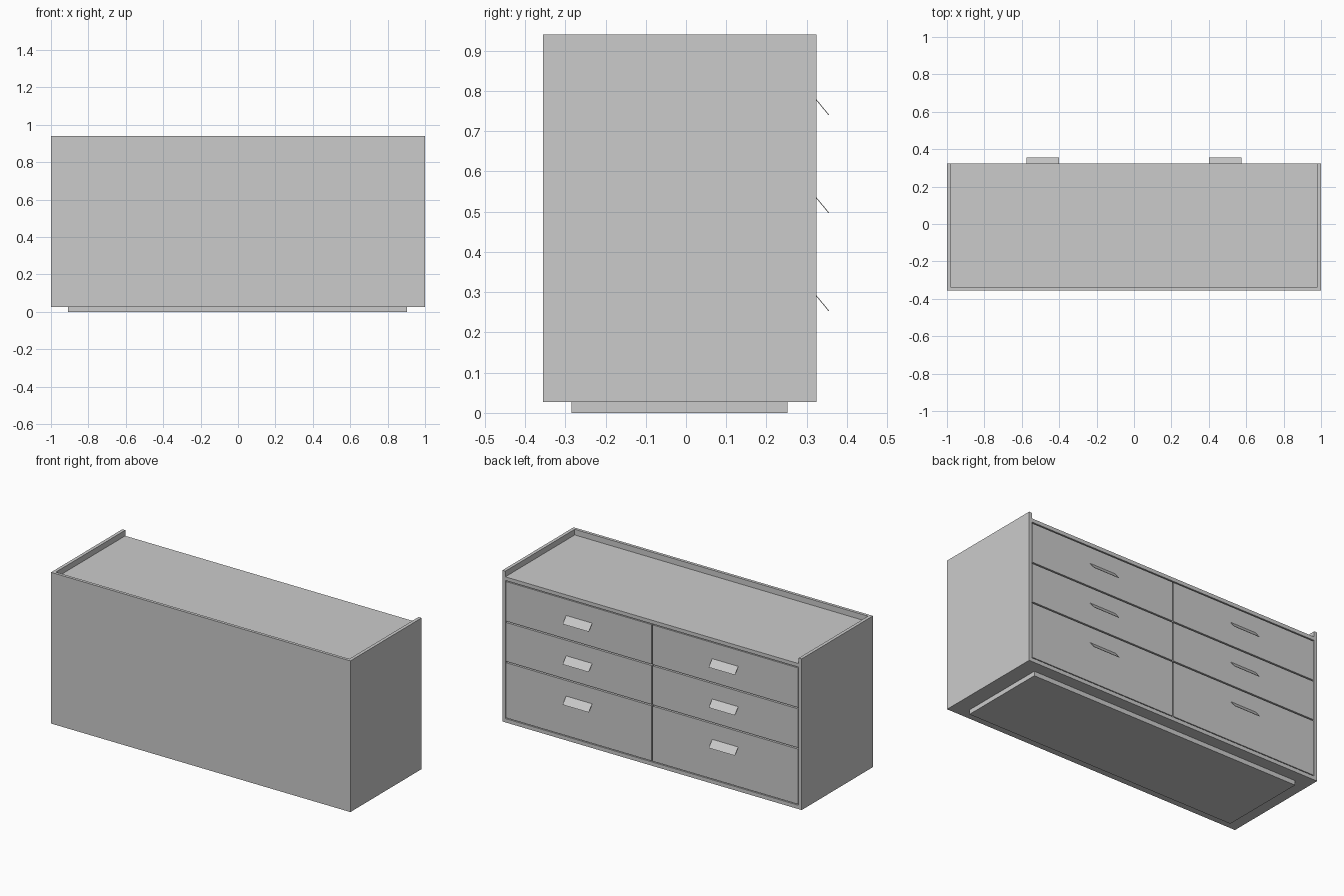
import bpy, bmesh, math

if "Cube" in bpy.data.objects:
    bpy.data.objects.remove(bpy.data.objects["Cube"])


def box(name, x0, x1, y0, y1, z0, z1):
    """Axis-aligned box between two corners."""
    return prism(name, [(y0, z0), (y1, z0), (y1, z1), (y0, z1)], x0, x1)


def prism(name, profile, x0, x1):
    """Extrude a (y, z) profile along x."""
    bm = bmesh.new()
    face = bm.faces.new([bm.verts.new((x0, y, z)) for y, z in profile])
    ext = bmesh.ops.extrude_face_region(bm, geom=[face])
    moved = [v for v in ext["geom"] if isinstance(v, bmesh.types.BMVert)]
    bmesh.ops.translate(bm, verts=moved, vec=(x1 - x0, 0, 0))
    bmesh.ops.recalc_face_normals(bm, faces=bm.faces)
    mesh = bpy.data.meshes.new(name)
    bm.to_mesh(mesh)
    bm.free()
    obj = bpy.data.objects.new(name, mesh)
    bpy.context.collection.objects.link(obj)
    return obj


BACK, FACE = -0.356, 0.324      # wall side and drawer side
LOW, HIGH = 0.027, 0.94
T = 0.02                        # board thickness
INNER = 1 - T
GAP = 0.004                     # half of the reveal between drawers

# Carcass: side boards and back rise above the recessed top
for side, s in (("left", -1), ("right", 1)):
    xs = sorted((s * INNER, s * 1.0))
    box(side + "_side_panel", *xs, BACK, FACE, LOW, HIGH)
box("bottom_panel", -INNER, INNER, BACK, FACE, LOW, LOW + 0.023)
box("back_panel", -INNER, INNER, BACK, BACK + 0.018, LOW + 0.023, HIGH)
box("top_panel", -INNER, INNER, BACK + 0.018, FACE, 0.884, 0.906)
box("centre_divider", -0.01, 0.01, BACK + 0.018, FACE - T, 0.05, 0.884)

# Plinth
box("plinth", -0.908, 0.904, -0.285, 0.252, 0.0, LOW)

# Drawer fronts in two columns of three, each with a slanted plate pull
rows = [("top", 0.635, 0.882), ("middle", 0.392, 0.635), ("bottom", 0.051, 0.392)]
for side, s in (("left", -1), ("right", 1)):
    xs = sorted((s * GAP, s * (INNER - GAP)))
    for i, (row, z0, z1) in enumerate(rows):
        box(f"{row}_{side}_drawer", *xs, FACE - T, FACE - 0.001, z0 + GAP, z1 - GAP)
        zt = 0.779 - 0.2435 * i
        plate = [(FACE - 0.002, zt), (0.354, zt - 0.039),
                 (0.356, zt - 0.038), (FACE - 0.002, zt + 0.003)]
        cx = 0.488 * s
        prism(f"{row}_{side}_handle", plate, cx - 0.087, cx + 0.087)
